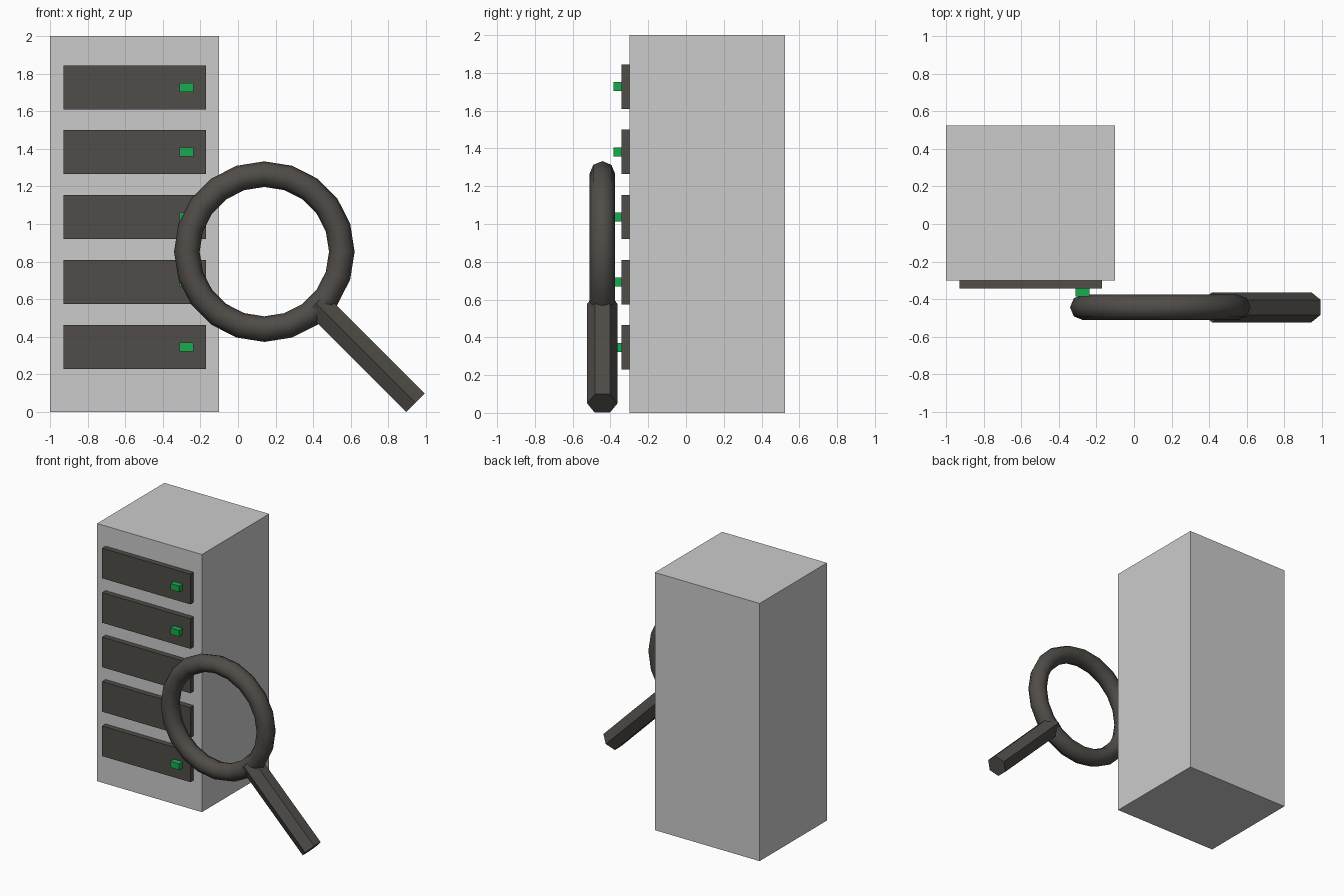
import bpy
import math

if "Cube" in bpy.data.objects:
    bpy.data.objects.remove(bpy.data.objects["Cube"])


def material(name, color):
    m = bpy.data.materials.new(name)
    m.diffuse_color = color
    m.use_nodes = True
    m.node_tree.nodes["Principled BSDF"].inputs["Base Color"].default_value = m.diffuse_color
    return m


def finish(name, mat):
    ob = bpy.context.object
    ob.name = name
    if mat:
        ob.data.materials.append(mat)
    return ob


def box(name, lo, hi, mat=None):
    centre = [(a + b) / 2 for a, b in zip(lo, hi)]
    bpy.ops.mesh.primitive_cube_add(size=1, location=centre)
    ob = finish(name, mat)
    ob.scale = [b - a for a, b in zip(lo, hi)]
    bpy.ops.object.transform_apply(location=False, rotation=False, scale=True)
    return ob


dark = material("dark_plastic", (0.08, 0.073, 0.065, 1))
green = material("green_light", (0.01, 0.4, 0.08, 1))

# Server cabinet
box("cabinet", (-1.0, -0.30, 0.0), (-0.10, 0.525, 2.0))

# Five drive bays, each with a status light
for i in range(5):
    z = 0.347 + 0.345 * i
    box(f"drive_bay_{i + 1}", (-0.927, -0.342, z - 0.117), (-0.17, -0.30, z + 0.117), dark)
    box(f"status_light_{i + 1}", (-0.312, -0.385, z - 0.024), (-0.236, -0.342, z + 0.024), green)

# Magnifying glass rim
rim_x, rim_y, rim_z = 0.14, -0.443, 0.853
bpy.ops.mesh.primitive_torus_add(
    major_segments=20, minor_segments=8, major_radius=0.412, minor_radius=0.068,
    location=(rim_x, rim_y, rim_z), rotation=(math.pi / 2, 0, 0))
finish("magnifier_rim", dark)
bpy.ops.object.shade_smooth_by_angle(angle=math.radians(60))

# Six-sided handle running diagonally down from the rim
start, end = 0.275, 0.803
mid = (start + end) / 2
bpy.ops.mesh.primitive_cylinder_add(
    vertices=6, radius=0.08, depth=(end - start) * math.sqrt(2),
    location=(rim_x + mid, rim_y, rim_z - mid),
    rotation=(0, math.radians(135), 0))
finish("magnifier_handle", dark)
